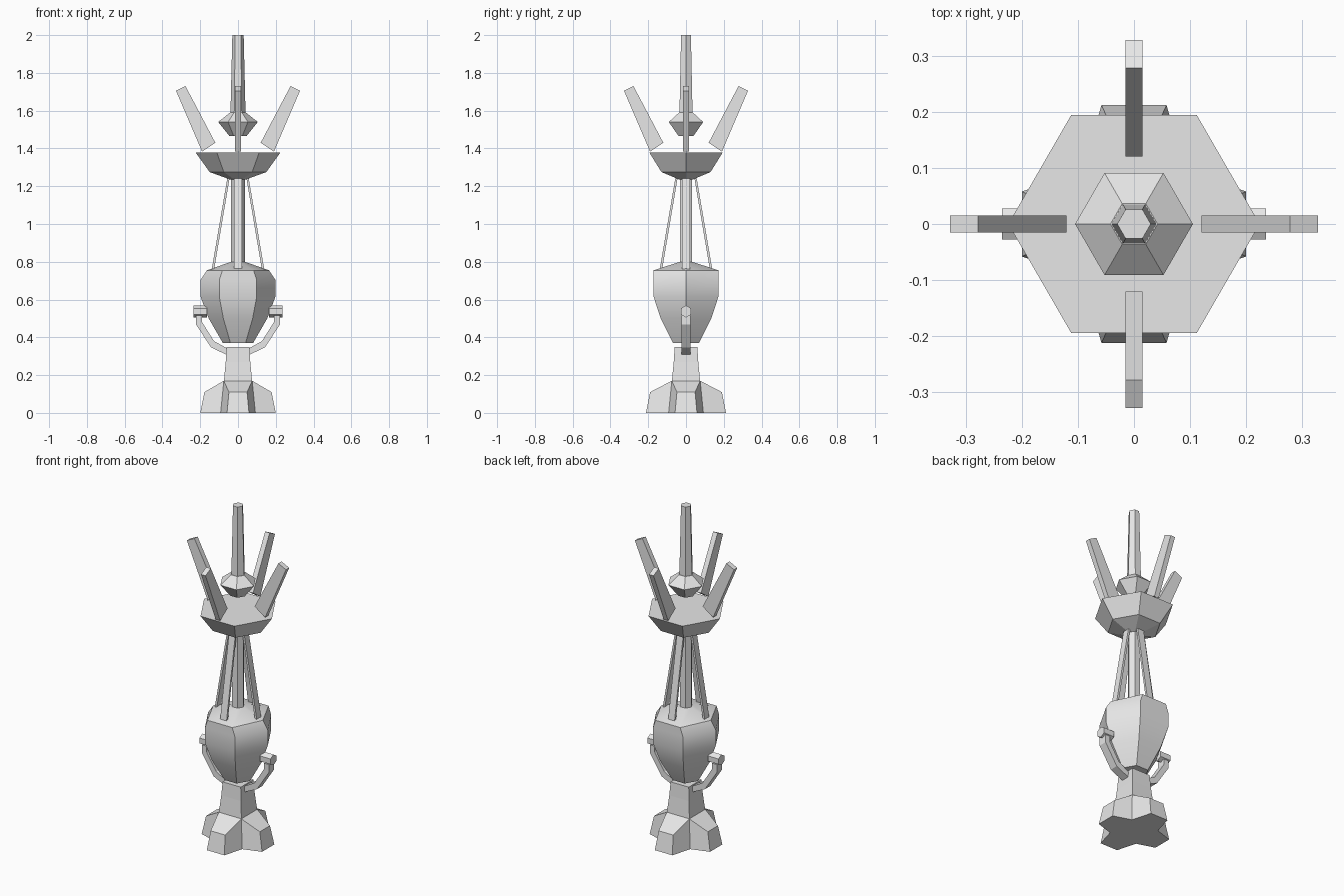
import bpy
from math import cos, sin, pi, radians
from mathutils import Matrix, Vector

old = bpy.data.objects.get("Cube")
if old:
    bpy.data.objects.remove(old, do_unlink=True)

grey = bpy.data.materials.new("light_grey")
grey.use_nodes = True
grey.diffuse_color = (0.8, 0.8, 0.8, 1)
grey.node_tree.nodes["Principled BSDF"].inputs["Base Color"].default_value = (0.8, 0.8, 0.8, 1)


def loft(name, rings, turn=0.0):
    """Skin a stack of equal rings, cap both ends, turn about z."""
    n = len(rings[0])
    rot = Matrix.Rotation(turn, 3, 'Z')
    verts = [rot @ Vector(p) for ring in rings for p in ring]
    faces = [tuple(reversed(range(n))),
             tuple(range(len(verts) - n, len(verts)))]
    for r in range(len(rings) - 1):
        for i in range(n):
            j = (i + 1) % n
            faces.append((r * n + i, r * n + j, r * n + n + j, r * n + n + i))
    mesh = bpy.data.meshes.new(name)
    mesh.from_pydata(verts, [], faces)
    mesh.materials.append(grey)
    obj = bpy.data.objects.new(name, mesh)
    bpy.context.collection.objects.link(obj)
    return obj


def hexagon(r, z):
    return [(r * cos(k * pi / 3), r * sin(k * pi / 3), z) for k in range(6)]


def hex_stack(name, profile):
    return loft(name, [hexagon(r, z) for r, z in profile])


def square(h, z):
    return [(-h, -h, z), (h, -h, z), (h, h, z), (-h, h, z)]


def bar(name, sections, half, turn):
    """Bar in the xz plane from (inner, outer) point pairs, with a half width in y."""
    rings = [[(a[0], -half, a[1]), (b[0], -half, b[1]),
              (b[0], half, b[1]), (a[0], half, a[1])] for a, b in sections]
    return loft(name, rings, turn)


# Cross-shaped foot: four lobes with valleys running up to the tower corners
def cross(tip_x, tip_y, half, notch, z, notch_z):
    ring = []
    for sx, sy in ((1, 1), (-1, 1), (-1, -1), (1, -1)):
        corner = [(sx * tip_x, sy * half, z), (sx * notch, sy * notch, notch_z),
                  (sx * half, sy * tip_y, z)]
        ring += corner if sx * sy > 0 else corner[::-1]
    return ring


foot = loft("foot", [cross(0.2, 0.212, 0.058, 0.092, 0, 0),
                     cross(0.178, 0.19, 0.048, 0.075, 0.11, 0.17)])
# Replace the foot's top cap by sloping lobe tops around a square centre
cap = [p.vertices[:] for p in foot.data.polygons if len(p.vertices) == 12][1]
coords = [v.co.copy() for v in foot.data.vertices]
faces = [p.vertices[:] for p in foot.data.polygons if p.vertices[:] != cap]
notches = [i for i in cap if coords[i].z > 0.15]
for k, i in enumerate(notches):
    j = notches[(k + 1) % 4]
    start = cap.index(i)
    faces.append(tuple(cap[(start + s) % 12] for s in range(4)))
faces.append(tuple(notches))
foot.data.clear_geometry()
foot.data.from_pydata(coords, [], faces)

# Square tower on the foot
loft("tower", [square(0.075, 0.165), square(0.065, 0.27), square(0.06, 0.35)])

# Six-sided pod; the shoulder is only cut in on the two side corners
rings = [hexagon(r, z) for r, z in ((0.08, 0.37), (0.155, 0.5), (0.198, 0.615), (0.198, 0.705))]
rings.append([(x * 0.83, y, 0.755) for x, y, z in hexagon(0.198, 0)])
rings.append(hexagon(0.036, 0.8))
pod = loft("pod", rings)
bpy.ops.object.select_all(action='DESELECT')
bpy.context.view_layer.objects.active = pod
pod.select_set(True)
bpy.ops.object.shade_smooth_by_angle(angle=radians(30))

# Column, bowl and spire share the hexagonal section
hex_stack("column", [(0.036, 0.78), (0.036, 1.25)])
hex_stack("bowl", [(0.04, 1.235), (0.15, 1.275), (0.224, 1.378)])
hex_stack("finial", [(0.045, 1.465), (0.105, 1.54), (0.042, 1.59)])
hex_stack("spire", [(0.04, 1.585), (0.03, 2.0)])

# Four flat struts and four prongs around the axis
for k in range(4):
    turn = k * pi / 2
    bar("strut", [((0.127, 0.755), (0.14, 0.755)), ((0.045, 1.24), (0.057, 1.24))], 0.021, turn)
    bar("prong", [((0.12, 1.43), (0.19, 1.383)), ((0.278, 1.73), (0.328, 1.705))], 0.015, turn)

# Curved handle arm with a hexagonal knob on each side
for turn in (0, pi):
    bar("handle_arm", [((0.055, 0.34), (0.055, 0.305)), ((0.127, 0.38), (0.143, 0.347)),
                       ((0.19, 0.48), (0.222, 0.468)), ((0.19, 0.515), (0.222, 0.515))], 0.025, turn)
    loft("handle_knob", [[(x, y, 0.537 + h) for h, y, z in hexagon(0.032, 0)][::-1]
                         for x in (0.165, 0.235)], turn)
